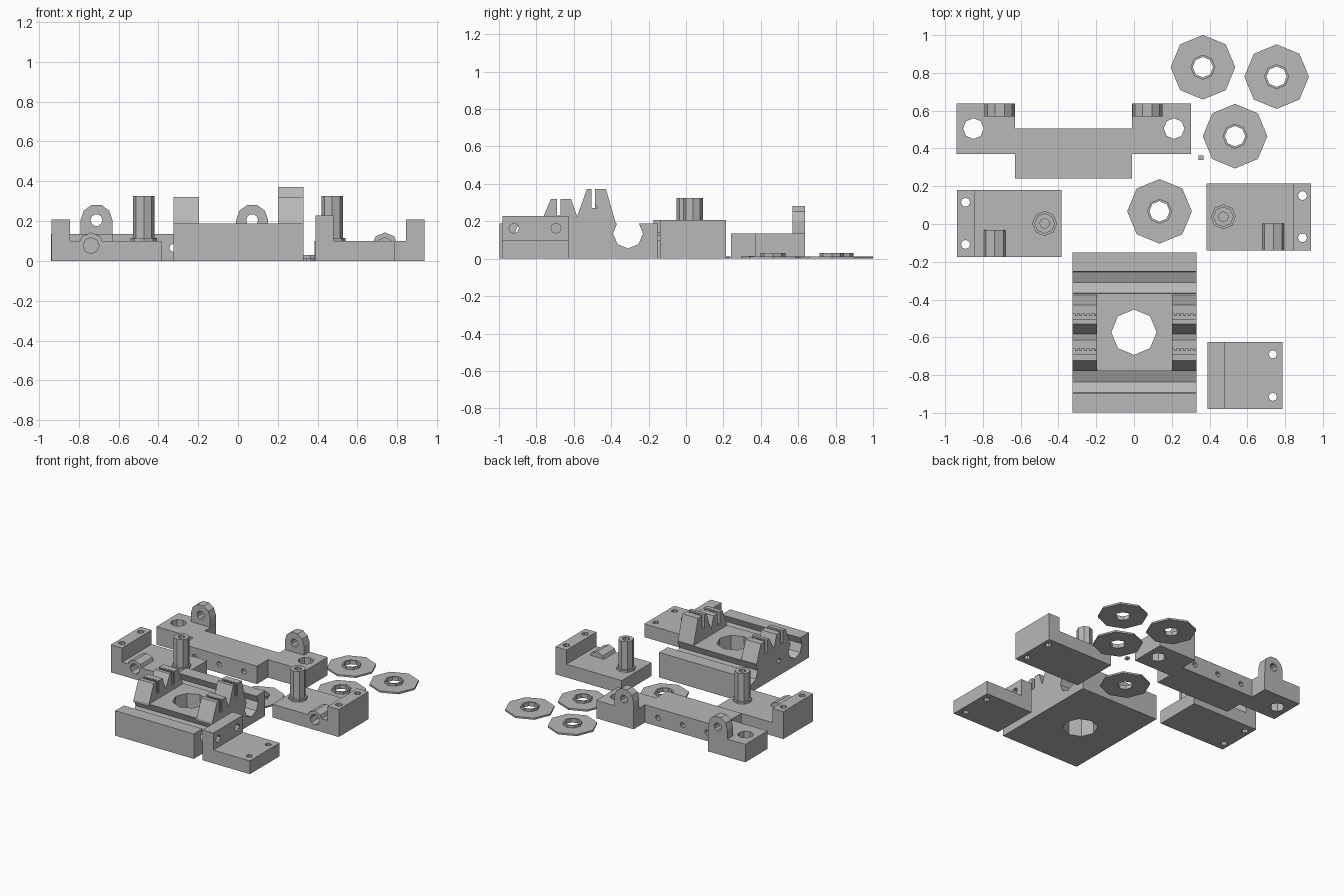
import bpy, bmesh
from math import cos, sin, pi

cube = bpy.data.objects.get("Cube")
if cube:
    bpy.data.objects.remove(cube, do_unlink=True)

grey = bpy.data.materials.new("light_grey_plastic")
grey.use_nodes = True
colour = (0.48, 0.48, 0.48, 1)
grey.diffuse_color = colour
grey.node_tree.nodes["Principled BSDF"].inputs["Base Color"].default_value = colour


def ngon(cx, cy, r, sides=8):
    return [(cx + r * cos(2 * pi * i / sides), cy + r * sin(2 * pi * i / sides))
            for i in range(sides)]


def rect(a0, a1, b0, b1):
    return [(a0, b0), (a1, b0), (a1, b1), (a0, b1)]


def prism(name, outline, axis, lo, hi):
    """Extrude a flat outline along one axis."""
    place = {"x": lambda a, b, d: (d, a, b),
             "y": lambda a, b, d: (a, d, b),
             "z": lambda a, b, d: (a, b, d)}[axis]
    bm = bmesh.new()
    ends = [[bm.verts.new(place(a, b, d)) for a, b in outline] for d in (lo, hi)]
    for end in ends:
        bm.faces.new(end)
    n = len(outline)
    for i in range(n):
        j = (i + 1) % n
        bm.faces.new((ends[0][i], ends[0][j], ends[1][j], ends[1][i]))
    bmesh.ops.recalc_face_normals(bm, faces=bm.faces)
    mesh = bpy.data.meshes.new(name)
    bm.to_mesh(mesh)
    bm.free()
    mesh.materials.append(grey)
    obj = bpy.data.objects.new(name, mesh)
    bpy.context.collection.objects.link(obj)
    return obj


def cut(objects, cutters):
    """Subtract the cutters from each object, then remove them."""
    for obj in objects:
        for cutter in cutters:
            mod = obj.modifiers.new("hole", "BOOLEAN")
            mod.operation = "DIFFERENCE"
            mod.solver = "EXACT"
            mod.object = cutter
        bpy.context.view_layer.update()
        graph = bpy.context.evaluated_depsgraph_get()
        mesh = bpy.data.meshes.new_from_object(obj.evaluated_get(graph))
        obj.modifiers.clear()
        obj.data = mesh
    for cutter in cutters:
        bpy.data.objects.remove(cutter, do_unlink=True)


def hole(cx, cy, r, axis, lo, hi, sides=8):
    obj = prism("hole_cutter", ngon(cx, cy, r, sides), axis, lo, hi)
    obj.hide_render = True
    return obj


# Main base with two long rod channels and a centre hole
MID = -0.573
base = prism("base_block", rect(-0.325, 0.33, -0.997, -0.15), "z", 0, 0.188)
cut([base], [hole(MID + s * 0.263, 0.135, 0.08, "x", -0.4, 0.4) for s in (-1, 1)]
    + [hole(0, MID, 0.12, "z", -0.1, 0.3),
       hole(-0.64, 0.11, 0.02, "x", -0.4, -0.25)])

# Belt clamp rails: two slotted towers on each side
for name, x0, x1, top in (("right", -0.325, -0.197, 0.32), ("left", 0.2, 0.33, 0.372)):
    profile = [(-0.778, 0.17), (-0.778, 0.188), (-0.722, 0.32), (-0.69, 0.32),
               (-0.69, 0.23), (-0.66, 0.23), (-0.66, 0.32), (-0.615, 0.32),
               (-0.582, 0.225), (-0.53, top), (-0.505, top), (-0.505, top - 0.1),
               (-0.475, top - 0.1), (-0.475, top), (-0.428, top),
               (-0.375, 0.188), (-0.375, 0.17)]
    prism(name + "_belt_rail", profile, "x", x0, x1)
    for y, z in ((-0.66, 0.32), (-0.475, top)):
        for i in range(5):
            x = x0 + 0.012 + i * 0.025
            prism(name + "_belt_tooth", rect(x, x + 0.013, y - 0.012, y + 0.002),
                  "z", z - 0.09, z)

# Angle bracket beside the base
bracket = prism("angle_bracket", [(0.39, 0), (0.785, 0), (0.785, 0.1), (0.48, 0.1),
                                  (0.48, 0.228), (0.39, 0.228)], "y", -0.98, -0.625)
cut([bracket], [hole(0.735, y, 0.022, "z", -0.1, 0.2) for y in (-0.915, -0.69)]
    + [hole(y, 0.163, 0.027, "x", 0.3, 0.6) for y in (-0.92, -0.695)])

# Mirrored pair of end carriers with post and rod socket
for name, s, y in (("right", -1, 0.0), ("left", 1, 0.035)):
    outline = [(0.385, 0), (0.938, 0), (0.938, 0.207), (0.845, 0.207),
               (0.845, 0.1), (0.385, 0.1)]
    body = prism(name + "_carrier", [(s * a, b) for a, b in outline],
                 "y", y - 0.175, y + 0.18)
    cut([body], [hole(s * 0.892, y + dy, 0.024, "z", -0.1, 0.3) for dy in (0.115, -0.108)])
    socket = prism(name + "_rod_socket", ngon(s * 0.738, 0.077, 0.066),
                   "y", y - 0.175, y - 0.032)
    cut([body, socket], [hole(s * 0.738, 0.077, 0.04, "y", y - 0.3, y - 0.06)])
    post = prism(name + "_post", ngon(s * 0.473, y + 0.003, 0.054), "z", 0.09, 0.325)
    prism(name + "_post_collar", ngon(s * 0.473, y + 0.003, 0.066), "z", 0.09, 0.115)
    cut([post], [hole(s * 0.473, y + 0.003, 0.026, "z", 0.2, 0.4)])

# Rear crossbar with stepped ears
crossbar = prism("crossbar", [(-0.94, 0.37), (-0.63, 0.37), (-0.63, 0.24), (-0.01, 0.24),
                              (-0.01, 0.37), (0.302, 0.37), (0.302, 0.637), (-0.01, 0.637),
                              (-0.01, 0.505), (-0.63, 0.505), (-0.63, 0.637),
                              (-0.94, 0.637)], "z", 0, 0.135)
cut([crossbar], [hole(x, 0.505, 0.055, "z", -0.1, 0.3) for x in (-0.85, 0.212)]
    + [hole(x, 0.065, 0.02, "y", 0.1, 0.7) for x in (-0.53, -0.325, -0.12)])

# Rounded lugs on the ears
for x in (-0.711, 0.071):
    arch = [(x - 0.08, 0.1), (x + 0.08, 0.1)] + ngon(x, 0.205, 0.08, 10)[:6]
    lug = prism("crossbar_lug", arch, "y", 0.57, 0.637)
    cut([lug], [hole(x, 0.205, 0.03, "y", 0.5, 0.7, 10)])

# Flanged washers
for x, y in ((0.365, 0.83), (0.755, 0.78), (0.535, 0.465), (0.135, 0.067)):
    flange = prism("washer_flange", ngon(x, y, 0.171), "z", 0, 0.013)
    hub = prism("washer_hub", ngon(x, y, 0.066), "z", 0.005, 0.03)
    cut([flange, hub], [hole(x, y, 0.054, "z", -0.1, 0.1)])

# Small loose spacer
prism("small_spacer", rect(0.342, 0.367, 0.338, 0.363), "z", 0, 0.015)
